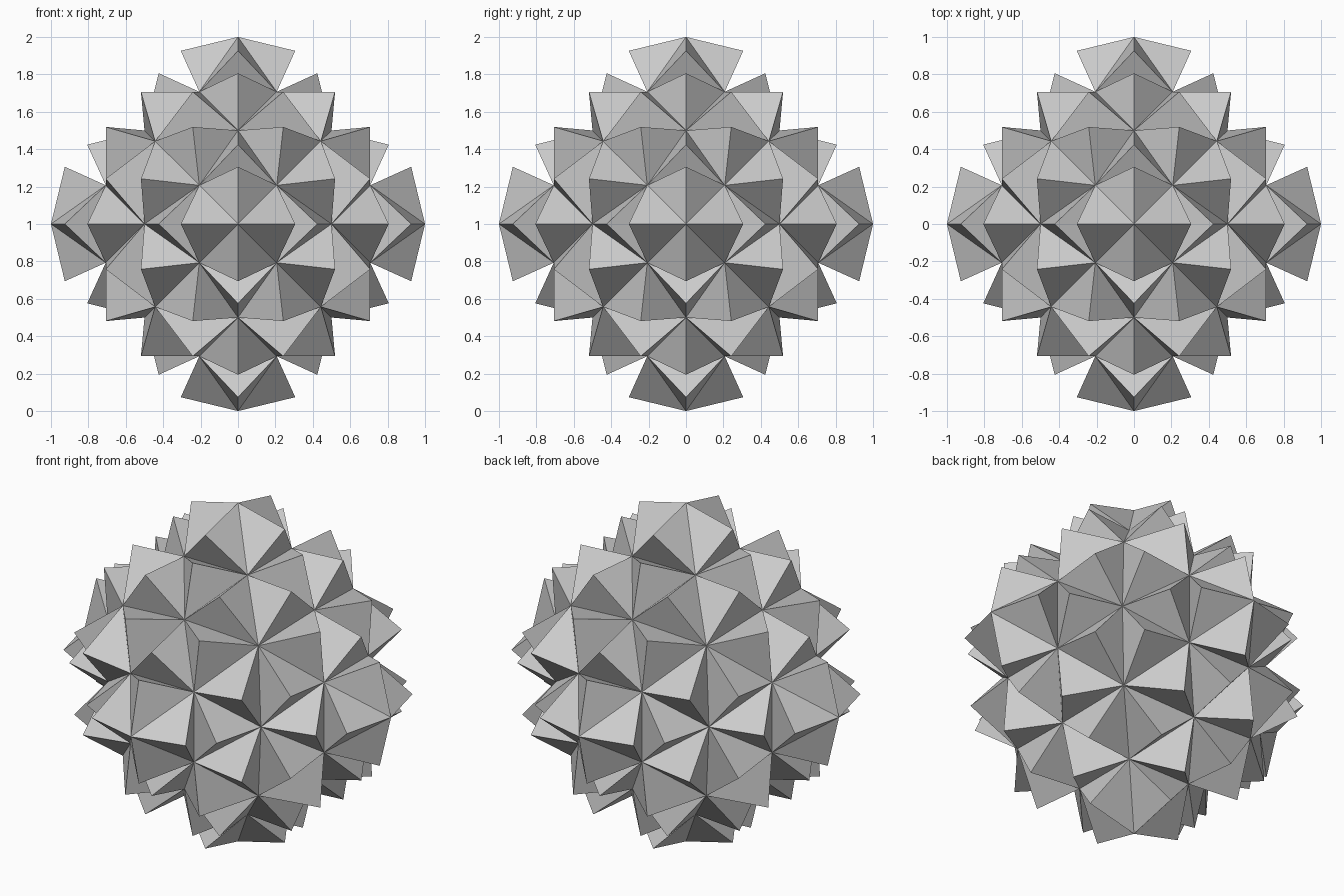
import bpy, bmesh
from itertools import permutations, product

if "Cube" in bpy.data.objects:
    bpy.data.objects.remove(bpy.data.objects["Cube"])

# Core corners of one symmetric cell: 4-fold point, ring corner, edge point, 3-fold point
P = (0, 0, 1)
A = (0.207, 0.207, 0.707)
A2 = (0.207, -0.207, 0.707)
B = (0.5, 0, 0.5)
C = (0.443, 0.443, 0.443)

# Three-sided spikes: (tip, base triangle)
SPIKES = [
    ((0.306, 0, 0.926), (P, A, A2)),
    ((0.424, 0, 0.806), (B, A, A2)),
    ((0.519, 0.242, 0.707), (A, B, C)),
]

bm = bmesh.new()
verts = {}


def vert(p):
    """Shared vertex at p, lifted so the ball stands on z = 0."""
    key = tuple(round(c, 3) + 0.0 for c in p)
    if key not in verts:
        verts[key] = bm.verts.new((p[0], p[1], p[2] + 1))
    return verts[key]


# Repeat the spikes through all 48 symmetries of a cube
done = set()
for perm in permutations(range(3)):
    for sign in product((1, -1), repeat=3):
        move = lambda p: tuple(sign[i] * p[perm[i]] for i in range(3))
        for tip, base in SPIKES:
            t = vert(move(tip))
            if t in done:
                continue
            done.add(t)
            ring = [vert(move(q)) for q in base]
            for i in range(3):
                bm.faces.new((t, ring[i], ring[(i + 1) % 3]))

bmesh.ops.recalc_face_normals(bm, faces=bm.faces[:])
mesh = bpy.data.meshes.new("spiked_ball")
bm.to_mesh(mesh)
bm.free()
bpy.context.collection.objects.link(bpy.data.objects.new("spiked_ball", mesh))
